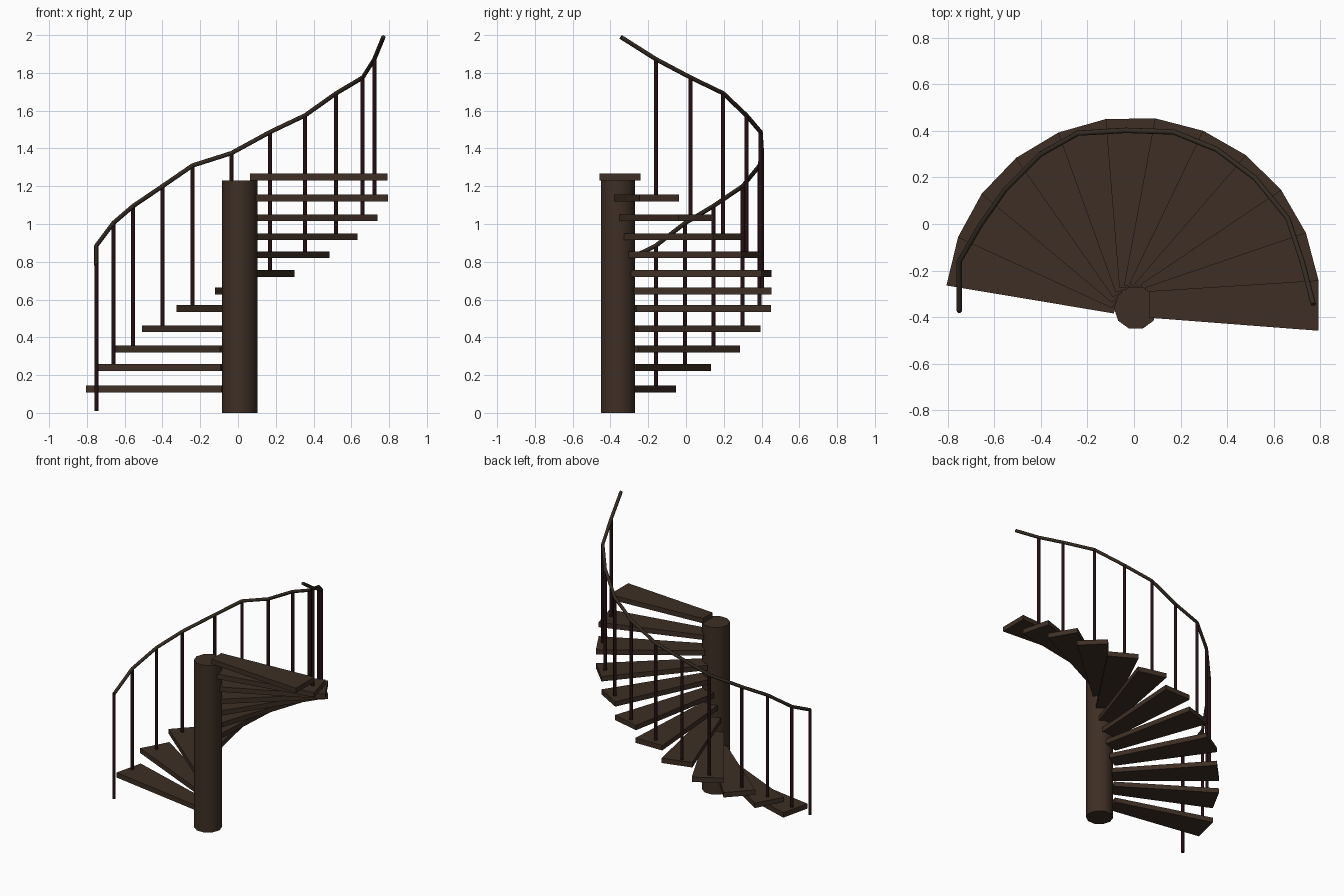
import bpy, bmesh, math
from mathutils import Vector

if "Cube" in bpy.data.objects:
    bpy.data.objects.remove(bpy.data.objects["Cube"], do_unlink=True)


def make_material(name, rgb):
    m = bpy.data.materials.new(name)
    m.use_nodes = True
    m.diffuse_color = (*rgb, 1)
    bsdf = m.node_tree.nodes["Principled BSDF"]
    bsdf.inputs["Base Color"].default_value = (*rgb, 1)
    bsdf.inputs["Roughness"].default_value = 0.8
    return m


wood = make_material("dark brown wood", (0.048, 0.028, 0.018))
rail_wood = make_material("rail brown", (0.034, 0.024, 0.016))
post_paint = make_material("dark red brown", (0.018, 0.005, 0.006))


def add_object(name, bm, mat, smooth=False):
    bmesh.ops.recalc_face_normals(bm, faces=bm.faces)
    mesh = bpy.data.meshes.new(name)
    bm.to_mesh(mesh)
    bm.free()
    mesh.materials.append(mat)
    ob = bpy.data.objects.new(name, mesh)
    bpy.context.collection.objects.link(ob)
    if smooth:
        bpy.ops.object.select_all(action="DESELECT")
        ob.select_set(True)
        bpy.context.view_layer.objects.active = ob
        bpy.ops.object.shade_smooth_by_angle(angle=math.radians(50))
    return ob


def cylinder(name, x, y, z0, z1, radius, sides, mat):
    bm = bmesh.new()
    bmesh.ops.create_cone(bm, cap_ends=True, segments=sides,
                          radius1=radius, radius2=radius, depth=z1 - z0)
    ob = add_object(name, bm, mat, smooth=True)
    ob.location = (x, y, (z0 + z1) / 2)
    ob.rotation_euler.z = math.pi / sides
    return ob


# Central column
cylinder("column", 0.008, -0.36, 0, 1.23, 0.094, 10, wood)

# Tapered treads fanning around the column
pivot = Vector((-0.005, -0.345))
heights = [0.127, 0.241, 0.338, 0.445, 0.552, 0.645,
           0.738, 0.837, 0.933, 1.033, 1.137, 1.249]
thickness = 0.036
for i, z in enumerate(heights):
    bm = bmesh.new()
    outline = [(0.07, -0.057), (0.797, -0.108), (0.797, 0.108), (0.07, 0.057)]
    face = bm.faces.new([bm.verts.new((r, w, -thickness / 2)) for r, w in outline])
    top = bmesh.ops.extrude_face_region(bm, geom=[face])["geom"]
    bmesh.ops.translate(bm, vec=(0, 0, thickness),
                        verts=[g for g in top if isinstance(g, bmesh.types.BMVert)])
    tread = add_object(f"tread_{i + 1}", bm, wood)
    tread.location = (*pivot, z)
    tread.rotation_euler.z = math.radians(166.5 - 15.17 * i)

# Handrail path, one point over each post plus the free upper end
rail_path = [(-0.75, -0.372, 0.78), (-0.75, -0.16, 0.885), (-0.66, -0.005, 1.005),
             (-0.555, 0.145, 1.095), (-0.40, 0.30, 1.20), (-0.24, 0.39, 1.31),
             (-0.035, 0.402, 1.375), (0.17, 0.395, 1.487), (0.355, 0.32, 1.575),
             (0.52, 0.197, 1.692), (0.66, 0.025, 1.775), (0.722, -0.16, 1.873),
             (0.77, -0.345, 1.99)]
curve = bpy.data.curves.new("handrail", "CURVE")
curve.dimensions = "3D"
curve.bevel_depth = 0.0115
curve.bevel_resolution = 2
curve.use_fill_caps = True
spline = curve.splines.new("POLY")
spline.points.add(len(rail_path) - 1)
for point, co in zip(spline.points, rail_path):
    point.co = (*co, 1)
curve.materials.append(rail_wood)
bpy.context.collection.objects.link(bpy.data.objects.new("handrail", curve))

# Posts: the first stands on the floor, the others on the treads
feet = [0.01] + heights[:-1]
for i, ((x, y, z), foot) in enumerate(zip(rail_path, feet)):
    cylinder(f"post_{i + 1}", x, y, foot, z, 0.0115, 8, post_paint)
